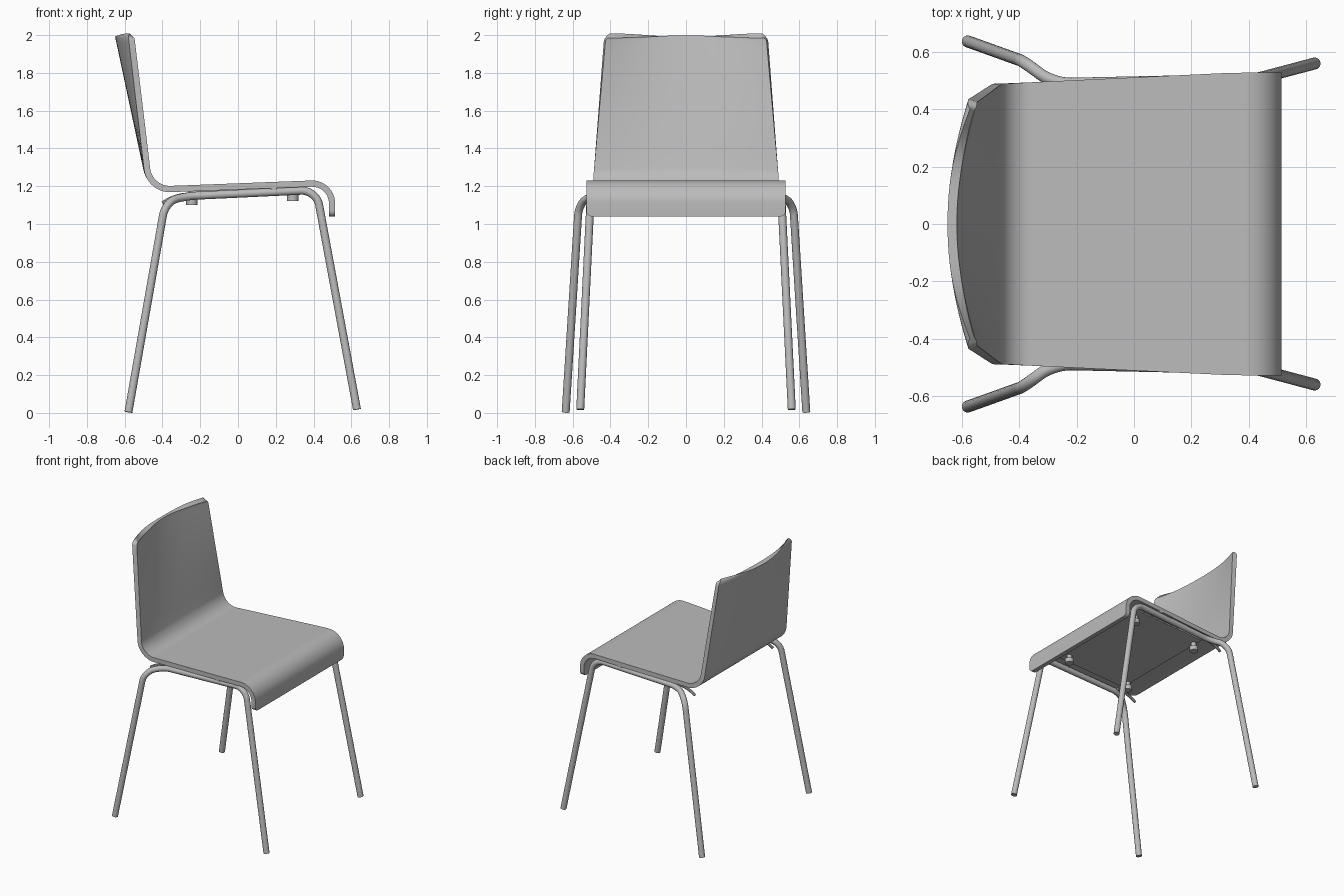
import bpy, bmesh, math
from mathutils import Vector

cube = bpy.data.objects.get("Cube")
if cube:
    bpy.data.objects.remove(cube)

grey = bpy.data.materials.new("neutral_grey")
grey.use_nodes = True
colour = (0.5, 0.5, 0.5, 1)
grey.diffuse_color = colour
grey.node_tree.nodes["Principled BSDF"].inputs["Base Color"].default_value = colour


def rounded_path(points, cuts, steps=10):
    """Polyline whose inner corners are replaced by smooth bends."""
    pts = [Vector(p) for p in points]
    path = [pts[0]]
    for before, corner, after, cut in zip(pts, pts[1:], pts[2:], cuts):
        a = corner + (before - corner).normalized() * cut
        d = corner + (after - corner).normalized() * cut
        b, c = a.lerp(corner, 0.55), d.lerp(corner, 0.55)
        for i in range(steps + 1):
            t = i / steps
            u = 1 - t
            path.append(a * u**3 + b * 3 * u * u * t + c * 3 * u * t * t + d * t**3)
    return path + [pts[-1]]


def finish(obj, angle=35):
    obj.data.materials.clear()
    obj.data.materials.append(grey)
    bpy.ops.object.select_all(action='DESELECT')
    obj.select_set(True)
    bpy.context.view_layer.objects.active = obj
    for mod in list(obj.modifiers):
        bpy.ops.object.modifier_apply(modifier=mod.name)
    bpy.ops.object.shade_smooth_by_angle(angle=math.radians(angle))


def from_bmesh(name, bm):
    bmesh.ops.recalc_face_normals(bm, faces=bm.faces)
    mesh = bpy.data.meshes.new(name)
    bm.to_mesh(mesh)
    bm.free()
    obj = bpy.data.objects.new(name, mesh)
    bpy.context.collection.objects.link(obj)
    return obj


def tube(name, path, radius, sides=16):
    """Sweep a capped round section along a path."""
    bm = bmesh.new()
    rings = []
    for i, p in enumerate(path):
        tangent = (path[min(i + 1, len(path) - 1)] - path[max(i - 1, 0)]).normalized()
        side = Vector((0, 1, 0)).cross(tangent).normalized()
        up = tangent.cross(side)
        angles = [math.tau * k / sides for k in range(sides)]
        rings.append([bm.verts.new(p + (side * math.cos(a) + up * math.sin(a)) * radius)
                      for a in angles])
    for r, s in zip(rings, rings[1:]):
        for k in range(sides):
            n = (k + 1) % sides
            bm.faces.new((r[k], r[n], s[n], s[k]))
    bm.faces.new(rings[0])
    bm.faces.new(rings[-1])
    finish(from_bmesh(name, bm))


# Bent plywood shell: rolled front lip, seat and bowed backrest in one sheet
profile = rounded_path([(0.498, 0, 1.04), (0.498, 0, 1.218),
                        (-0.468, 0, 1.181), (-0.565, 0, 1.995)], [0.11, 0.11], 14)
corner_radius = 0.03
dense = [profile[0]]
for a, b in zip(profile, profile[1:]):
    count = max(1, int((b - a).length / 0.08))
    dense += [a.lerp(b, (i + 1) / count) for i in range(count)]
# Extra rows round off the corners at both ends
ends = [corner_radius * f for f in (0.05, 0.2, 0.45, 0.75, 1)]
first = [dense[0] + (dense[1] - dense[0]).normalized() * s for s in ends]
last = [dense[-1] + (dense[-2] - dense[-1]).normalized() * s for s in reversed(ends)]
rows = dense[:1] + first + dense[1:-1] + last + dense[-1:]

bm = bmesh.new()
columns = 24
grid = []
for p in rows:
    rise = max(0, (p.z - 1.25) / 0.75)
    half = 0.49 + 0.038 * min(1, max(0, (p.x + 0.45) / 0.8)) - 0.062 * rise
    from_end = min((p - rows[0]).length, (p - rows[-1]).length)
    if from_end < corner_radius:
        half -= corner_radius - math.sqrt(corner_radius**2 - (corner_radius - from_end)**2)
    row = []
    for j in range(columns + 1):
        v = 2 * j / columns - 1
        row.append(bm.verts.new((p.x - 0.07 * rise * (1 - v * v), v * half, p.z)))
    grid.append(row)
for r, s in zip(grid, grid[1:]):
    for j in range(columns):
        bm.faces.new((r[j], r[j + 1], s[j + 1], s[j]))
shell = from_bmesh("seat_and_backrest_shell", bm)
solid = shell.modifiers.new("thickness", 'SOLIDIFY')
solid.thickness = 0.033
solid.offset = 0
finish(shell)


def box(name, location, size, tilt=0):
    bpy.ops.mesh.primitive_cube_add(size=1, location=location, rotation=(0, tilt, 0))
    obj = bpy.context.object
    obj.name = name
    obj.scale = size
    finish(obj)


def cylinder(name, location, radius, depth):
    bpy.ops.mesh.primitive_cylinder_add(vertices=20, radius=radius, depth=depth,
                                        location=location)
    obj = bpy.context.object
    obj.name = name
    finish(obj)


for side, label in ((1, "back"), (-1, "front")):
    # One bent tube makes two legs and the rail beneath the seat edge
    frame = rounded_path([(0.63, 0.56 * side, 0.018), (0.415, 0.503 * side, 1.18),
                          (-0.28, 0.488 * side, 1.147), (-0.385, 0.567 * side, 1.115),
                          (-0.58, 0.637 * side, 0.004)], [0.08, 0.06, 0.07])
    tube(label + "_leg_frame", frame, 0.021)
    # Small bent stub behind the rail
    stub = rounded_path([(-0.24, 0.465 * side, 1.158), (-0.33, 0.465 * side, 1.152),
                         (-0.4, 0.465 * side, 1.11)], [0.05])
    tube(label + "_rail_stub", stub, 0.01, 10)
    # Clip joining rail and seat
    box(label + "_seat_clip", (0.19, 0.505 * side, 1.195), (0.03, 0.03, 0.03))
    # Stacking pads with a narrow stem
    for x, z, end in ((-0.245, 1.10, "rear"), (0.29, 1.122, "fore")):
        cylinder(f"{label}_{end}_pad", (x, 0.36 * side, z + 0.017), 0.03, 0.034)
        cylinder(f"{label}_{end}_pad_stem", (x, 0.36 * side, z + 0.05), 0.018, 0.05)

# Thin mounting panel below the seat
box("under_seat_panel", (0.05, 0, 1.181), (0.62, 0.86, 0.012), -0.038)
